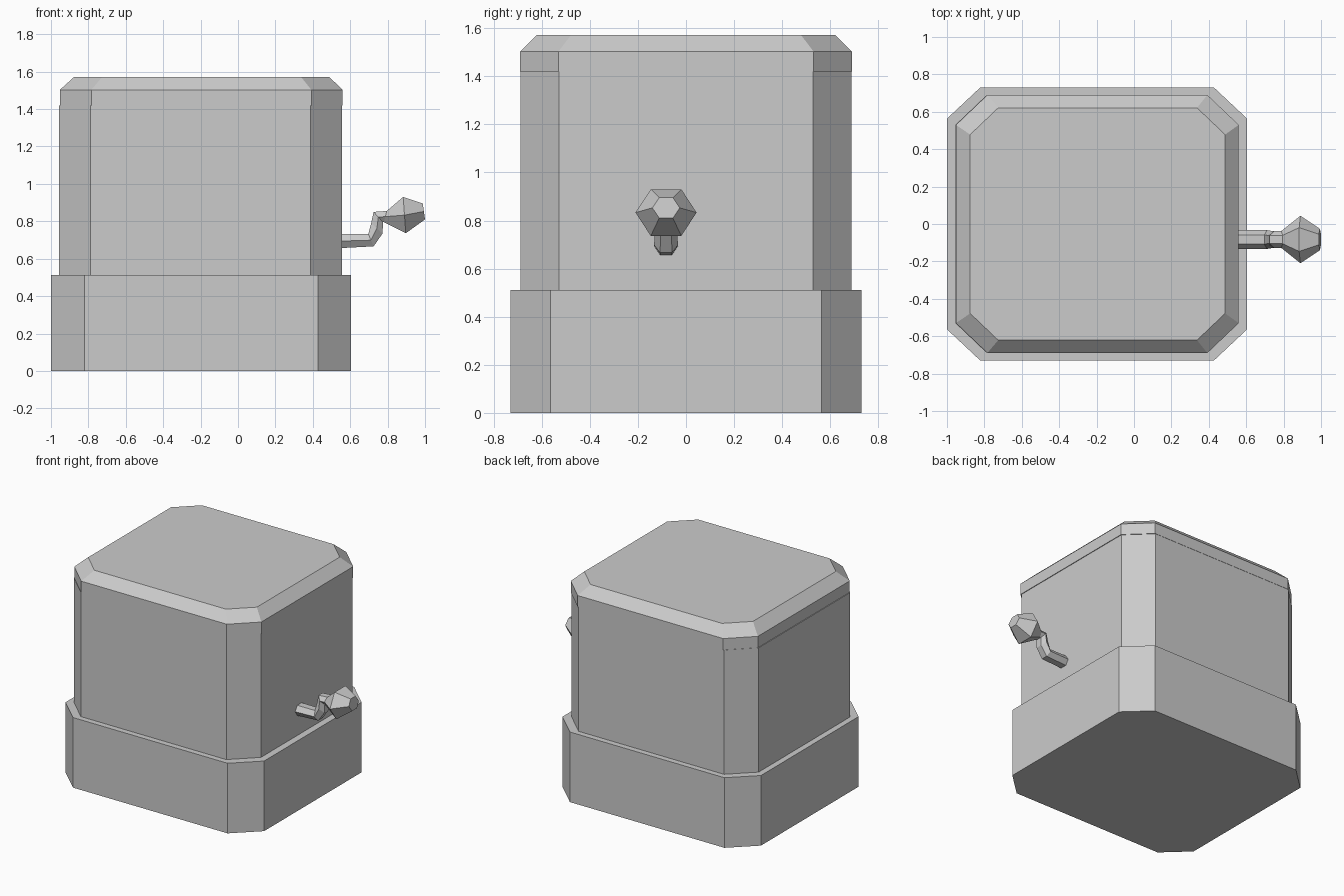
import bpy, math

cube = bpy.data.objects.get("Cube")
if cube:
    bpy.data.objects.remove(cube, do_unlink=True)

# One plain colour
grey = bpy.data.materials.new("plain grey")
grey.use_nodes = True
colour = (0.6, 0.6, 0.6, 1)
grey.diffuse_color = colour
grey.node_tree.nodes["Principled BSDF"].inputs["Base Color"].default_value = colour


def loft(name, rings):
    """Skin a stack of equal-length rings and cap both ends."""
    n = len(rings[0])
    verts = [p for ring in rings for p in ring]
    faces = [(k * n + i, k * n + (i + 1) % n, (k + 1) * n + (i + 1) % n, (k + 1) * n + i)
             for k in range(len(rings) - 1) for i in range(n)]
    faces.append(tuple(reversed(range(n))))
    faces.append(tuple(range((len(rings) - 1) * n, len(rings) * n)))
    mesh = bpy.data.meshes.new(name)
    mesh.from_pydata(verts, [], faces)
    mesh.materials.append(grey)
    obj = bpy.data.objects.new(name, mesh)
    bpy.context.collection.objects.link(obj)
    return obj


def octagon(x0, x1, y, cx, cy, z):
    """Rectangle with cut corners, counter-clockwise from above."""
    return [(x0 + cx, -y, z), (x1 - cx, -y, z), (x1, cy - y, z), (x1, y - cy, z),
            (x1 - cx, y, z), (x0 + cx, y, z), (x0, y - cy, z), (x0, cy - y, z)]


def hexagon(top, bottom, radius):
    """Hexagon across the handle, flat on its upper and lower sides."""
    pts = []
    for i in range(6):
        a = math.radians(60 * i)
        t = 0.5 + 0.5 * math.sin(a) / math.sin(math.radians(60))
        x, z = (b + (u - b) * t for u, b in zip(top, bottom))
        pts.append((x, -0.083 + radius * math.cos(a), z))
    return pts


# Box: wide base, upright body, chamfered lid
loft("base", [octagon(-1, 0.605, 0.73, 0.178, 0.167, z) for z in (0, 0.512)])
loft("body", [octagon(-0.957, 0.555, 0.688, 0.168, 0.16, z) for z in (0.512, 1.42)])
loft("lid", [octagon(-0.952, 0.56, 0.69, 0.168, 0.16, 1.42),
             octagon(-0.952, 0.56, 0.69, 0.168, 0.16, 1.503),
             octagon(-0.876, 0.487, 0.621, 0.15, 0.143, 1.572)])

# Crank: bent arm and faceted knob
arm_end = hexagon((0.795, 0.855), (0.78, 0.795), 0.045)
loft("crank_arm", [hexagon((0.555, 0.732), (0.555, 0.657), 0.05),
                   hexagon((0.697, 0.732), (0.725, 0.666), 0.05),
                   hexagon((0.712, 0.79), (0.773, 0.735), 0.045),
                   hexagon((0.725, 0.85), (0.775, 0.795), 0.045),
                   arm_end])
loft("crank_knob", [arm_end,
                    hexagon((0.883, 0.93), (0.897, 0.736), 0.127),
                    hexagon((0.988, 0.895), (1.0, 0.81), 0.057)])
